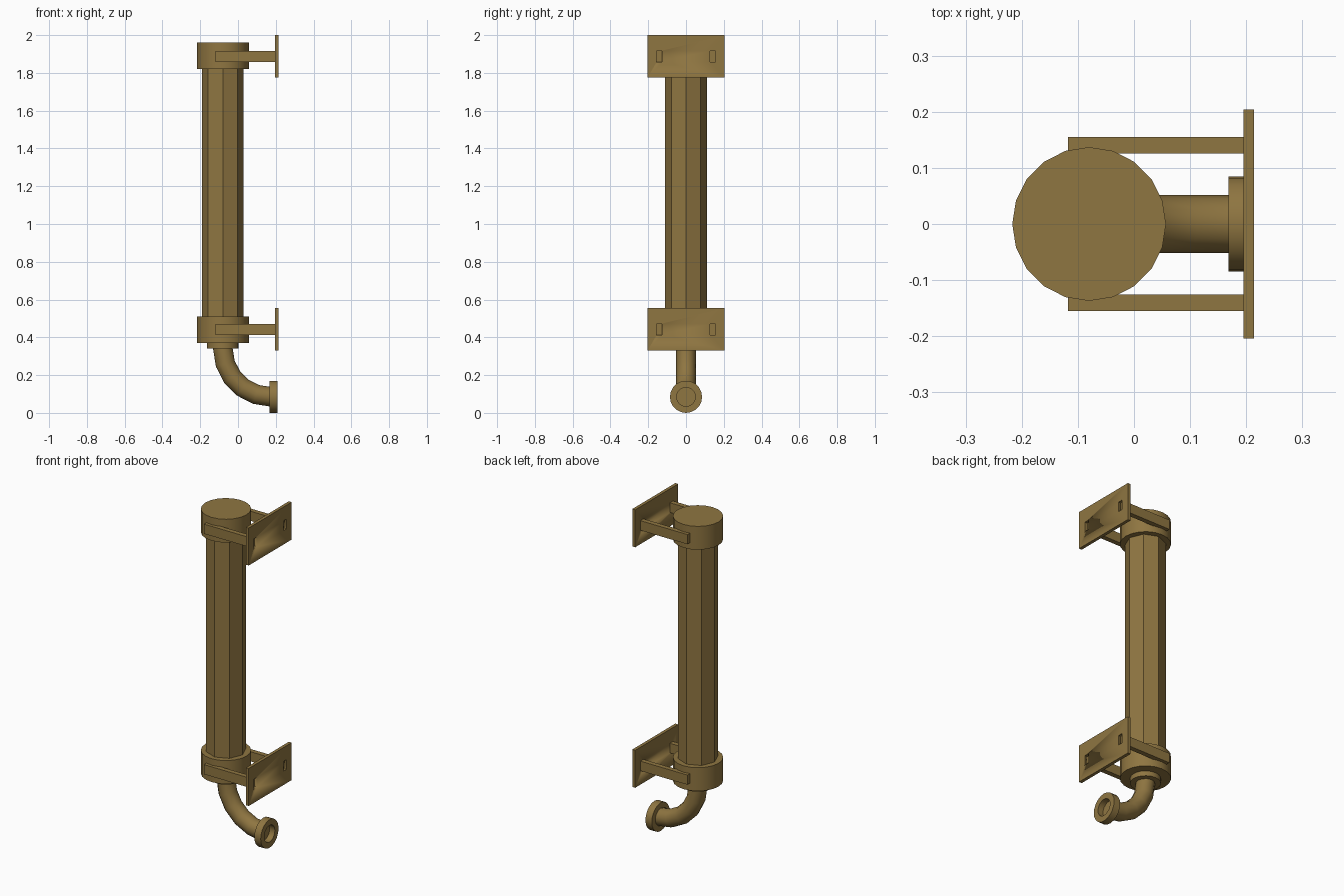
import bpy, bmesh, math
from mathutils import Vector

if "Cube" in bpy.data.objects:
    bpy.data.objects.remove(bpy.data.objects["Cube"])

mat = bpy.data.materials.new("bronze")
mat.diffuse_color = (0.275, 0.18, 0.053, 1)
mat.use_nodes = True
mat.node_tree.nodes["Principled BSDF"].inputs["Base Color"].default_value = mat.diffuse_color
AXIS_X = -0.08  # centre line of the column


def finish(name, bm, angle=32):
    bmesh.ops.recalc_face_normals(bm, faces=bm.faces[:])
    me = bpy.data.meshes.new(name)
    bm.to_mesh(me)
    bm.free()
    me.materials.append(mat)
    for p in me.polygons:
        p.use_smooth = True
    me.set_sharp_from_angle(angle=math.radians(angle))
    ob = bpy.data.objects.new(name, me)
    bpy.context.collection.objects.link(ob)
    return ob


def loft(name, rings, closed=False, angle=32):
    """Skin a list of point rings; cap the ends, or join last ring to first."""
    bm = bmesh.new()
    vs = [[bm.verts.new(p) for p in r] for r in rings]
    n = len(vs[0])
    pairs = list(zip(vs, vs[1:] + vs[:1])) if closed else list(zip(vs, vs[1:]))
    for a, b in pairs:
        for i in range(n):
            j = (i + 1) % n
            bm.faces.new((a[i], a[j], b[j], b[i]))
    if not closed:
        bm.faces.new(vs[0])
        bm.faces.new(vs[-1])
    return finish(name, bm, angle)


def ring(centre, u, v, r, n):
    c, u, v = Vector(centre), Vector(u), Vector(v)
    return [c + r * (math.cos(t) * u + math.sin(t) * v)
            for t in (2 * math.pi * i / n for i in range(n))]


def cylinder(name, r, z0, z1, n):
    return loft(name, [ring((AXIS_X, 0, z), (1, 0, 0), (0, 1, 0), r, n) for z in (z0, z1)])


def box(name, x, y, z):
    bm = bmesh.new()
    bmesh.ops.create_cube(bm, size=1)
    for v in bm.verts:
        v.co = [(a + b) / 2 + c * (b - a) for (a, b), c in zip((x, y, z), v.co)]
    return finish(name, bm)


# Octagonal column, end caps and lower collar
cylinder("column", 0.11, 0.48, 1.85, 8)
cylinder("top_cap", 0.137, 1.82, 1.96, 20)
cylinder("bottom_cap", 0.137, 0.37, 0.51, 20)
cylinder("outlet_collar", 0.083, 0.34, 0.38, 20)

# Elbow pipe: quarter bend in five segments
R, cx, cz = 0.255, 0.175, 0.34
bend = []
for k in range(6):
    a = math.radians(18 * k)
    out = (-math.cos(a), 0, -math.sin(a))
    bend.append(ring((cx + R * out[0], 0, cz + R * out[2]), out, (0, 1, 0), 0.052, 12))
loft("elbow_pipe", bend, angle=40)

# Hollow pipe flange
profile = [(0.168, 0.05), (0.168, 0.085), (0.21, 0.085), (0.21, 0.05)]
loft("pipe_flange", [ring((x, 0, 0.085), (0, 1, 0), (0, 0, 1), r, 20) for x, r in profile], closed=True)

# Wall brackets: slotted plate with two arms gripping each cap
for label, z in (("upper", 1.8875), ("lower", 0.4425)):
    plate = box(label + "_wall_plate", (0.195, 0.214), (-0.204, 0.204), (z - 0.1125, z + 0.1125))
    for side, s in (("left", -1), ("right", 1)):
        y = tuple(sorted((s * 0.126, s * 0.155)))
        zs = (z - 0.029, z + 0.029)
        box(f"{label}_{side}_arm", (-0.118, 0.197), y, zs)
        cutter = box(f"{label}_{side}_slot_cutter", (0.18, 0.23), y, zs)
        cutter.hide_render = True
        cutter.hide_viewport = True
        mod = plate.modifiers.new("slot", 'BOOLEAN')
        mod.operation = 'DIFFERENCE'
        mod.object = cutter
